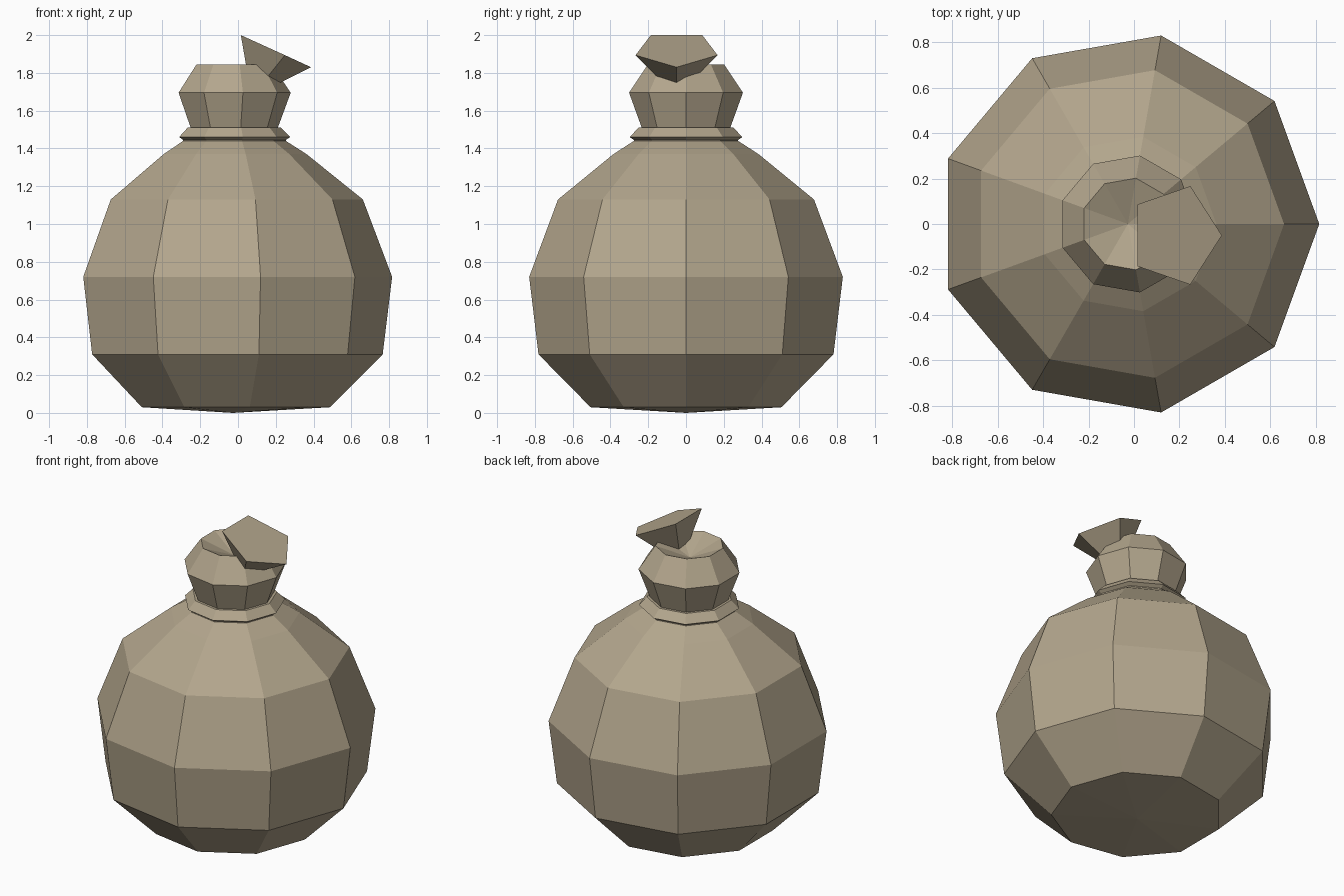
import bpy, bmesh
from math import cos, sin, tau

cube = bpy.data.objects.get("Cube")
if cube:
    bpy.data.objects.remove(cube)

# Single burlap colour
cloth = bpy.data.materials.new("tan_cloth")
cloth.use_nodes = True
colour = (0.45, 0.38, 0.265, 1)
cloth.diffuse_color = colour
cloth.node_tree.nodes["Principled BSDF"].inputs["Base Color"].default_value = colour

SIDES = 9
AXIS_X = -0.027


def finish(name, bm):
    bmesh.ops.recalc_face_normals(bm, faces=bm.faces)
    mesh = bpy.data.meshes.new(name)
    bm.to_mesh(mesh)
    bm.free()
    mesh.materials.append(cloth)
    obj = bpy.data.objects.new(name, mesh)
    bpy.context.collection.objects.link(obj)
    return obj


def lathe(name, profile):
    """Spin a (radius, height) profile around the sack axis; radius 0 is a pole."""
    bm = bmesh.new()
    rings = []
    for r, z in profile:
        count = SIDES if r else 1
        rings.append([bm.verts.new((AXIS_X + r * cos(tau * i / SIDES), r * sin(tau * i / SIDES), z))
                      for i in range(count)])
    for low, high in zip(rings, rings[1:]):
        for i in range(SIDES):
            j = (i + 1) % SIDES
            corners = [low[i % len(low)], low[j % len(low)], high[j % len(high)], high[i % len(high)]]
            bm.faces.new(list(dict.fromkeys(corners)))
    return finish(name, bm)


# Round sack, tie ring and gathered top with a sunken middle
lathe("sack", [
    (0, 0), (0.513, 0.03), (0.793, 0.31), (0.843, 0.72), (0.688, 1.13),
    (0.39, 1.37), (0.28, 1.44), (0.28, 1.445), (0.303, 1.46), (0.255, 1.51),
    (0.238, 1.51), (0.306, 1.695), (0.205, 1.845), (0, 1.76)])

# Loose cloth end: a tilted five-sided cone with its tip tucked into the top
MID_Y = -0.05
bm = bmesh.new()
rim = [bm.verts.new((x, MID_Y + dy, z)) for x, dy, z in (
    (0.015, 0.136, 2.0), (0.015, -0.136, 2.0), (0.248, -0.217, 1.894),
    (0.387, 0, 1.83), (0.248, 0.217, 1.894))]
tip = bm.verts.new((0.072, MID_Y, 1.673))
bm.faces.new(rim)
for a, b in zip(rim, rim[1:] + rim[:1]):
    bm.faces.new((b, a, tip))
finish("cloth_end", bm)
